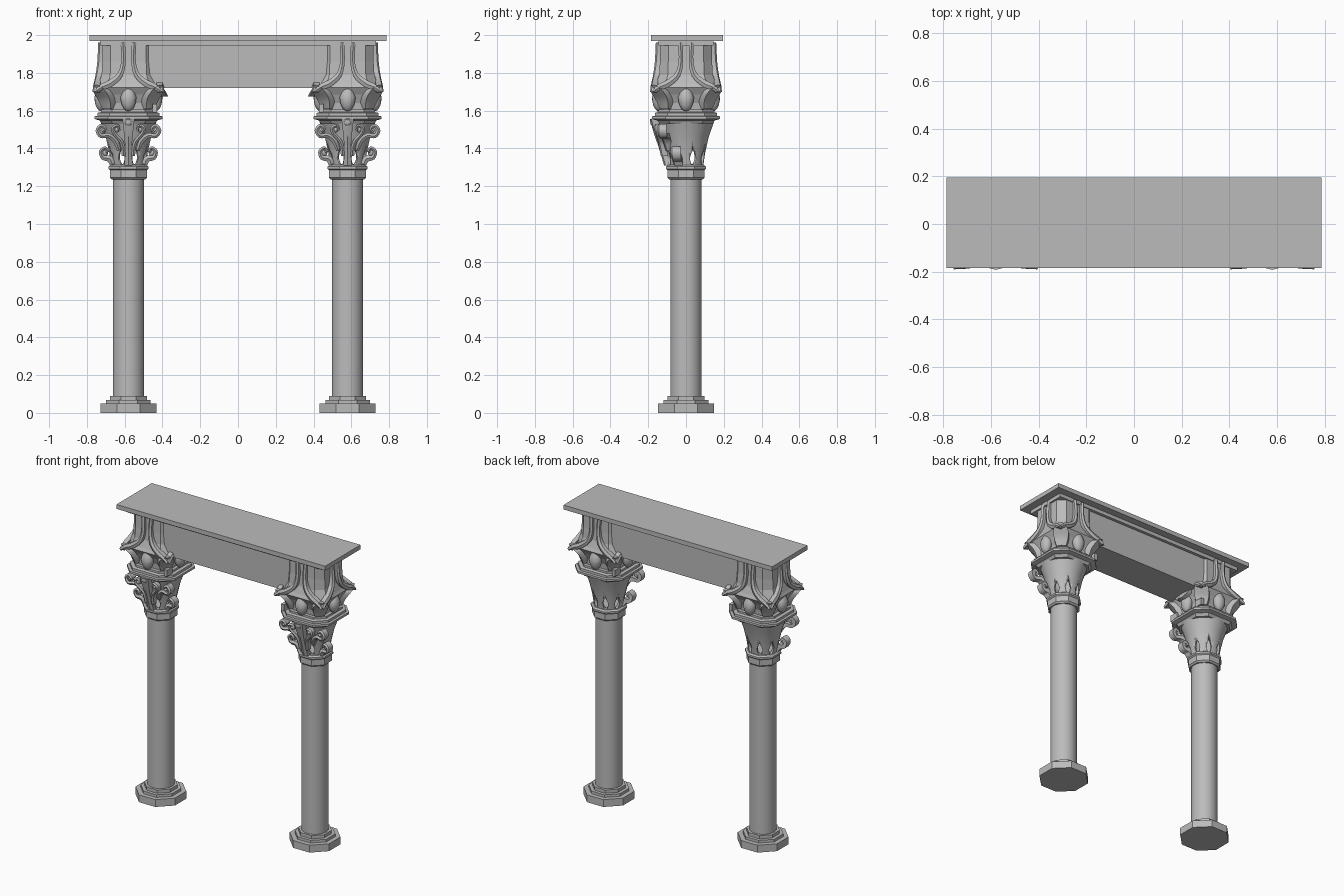
import bpy, bmesh, math
from mathutils import Vector

if "Cube" in bpy.data.objects:
    bpy.data.objects.remove(bpy.data.objects["Cube"])

stone = bpy.data.materials.new("grey stone")
stone.use_nodes = True
GREY = (0.5, 0.5, 0.5, 1)
stone.diffuse_color = GREY
stone.node_tree.nodes["Principled BSDF"].inputs["Base Color"].default_value = GREY


def finish(name, bm, smooth=None):
    bmesh.ops.recalc_face_normals(bm, faces=bm.faces)
    mesh = bpy.data.meshes.new(name)
    bm.to_mesh(mesh)
    bm.free()
    mesh.materials.append(stone)
    ob = bpy.data.objects.new(name, mesh)
    bpy.context.collection.objects.link(ob)
    if smooth:
        bpy.ops.object.select_all(action='DESELECT')
        ob.select_set(True)
        bpy.context.view_layer.objects.active = ob
        bpy.ops.object.shade_smooth_by_angle(angle=math.radians(smooth))
    return ob


def polygon(n):
    """Unit polygon whose flat sides face the axes."""
    k = 1 / math.cos(math.pi / n)
    angles = [(i + 0.5) * math.tau / n for i in range(n)]
    return [(k * math.cos(a), k * math.sin(a)) for a in angles]


def chamfered(c):
    """Unit square with cut corners."""
    e = 1 - c
    return [(1, -e), (1, e), (e, 1), (-e, 1), (-1, e), (-1, -e), (-e, -1), (e, -1)]


def stack(name, cx, outline, profile, smooth=None, hollow=False):
    """Loft an outline through (half width, height) steps."""
    bm = bmesh.new()
    rings = [[bm.verts.new((cx + x * r, y * r, z)) for x, y in outline] for r, z in profile]
    n = len(outline)
    pairs = list(zip(rings, rings[1:]))
    if hollow:
        pairs.append((rings[-1], rings[0]))
    else:
        bm.faces.new(rings[0])
        bm.faces.new(rings[-1])
    for a, b in pairs:
        for i in range(n):
            j = (i + 1) % n
            bm.faces.new((a[i], a[j], b[j], b[i]))
    return finish(name, bm, smooth)


def box(name, lo, hi):
    bm = bmesh.new()
    bmesh.ops.create_cube(bm, size=1)
    for v in bm.verts:
        v.co = [l + (h - l) * (c + 0.5) for l, h, c in zip(lo, hi, v.co)]
    return finish(name, bm)


def spline(pts, steps=4):
    """Catmull-Rom smoothing of any-dimensional points."""
    p = [pts[0]] + list(pts) + [pts[-1]]
    out = []
    for a, b, c, d in zip(p, p[1:], p[2:], p[3:]):
        for s in range(steps):
            t = s / steps
            out.append([0.5 * (2 * q + (r - o) * t + (2 * o - 5 * q + 4 * r - e) * t * t
                               + (3 * q - o - 3 * r + e) * t ** 3)
                        for o, q, r, e in zip(a, b, c, d)])
    return out + [list(pts[-1])]


def strip(name, cx, angle, pts, thick, side=1):
    """Carved band on a face: points are (sideways, height, outward, half width)."""
    a = math.radians(angle)
    out = Vector((math.cos(a), math.sin(a), 0))
    along = Vector((-math.sin(a), math.cos(a), 0)) * side
    path = spline(pts)
    bm = bmesh.new()
    rings = []
    for i, (u, z, d, w) in enumerate(path):
        p, q = path[max(i - 1, 0)], path[min(i + 1, len(path) - 1)]
        t = Vector((q[0] - p[0], q[1] - p[1])).normalized()
        ring = []
        for s, depth in ((-1, 0), (0, -0.008), (1, 0), (1, thick), (-1, thick)):
            pos = along * (u - t.y * w * s) + out * (d - depth)
            ring.append(bm.verts.new((cx + pos.x, pos.y, z + t.x * w * s)))
        rings.append(ring)
    for a, b in zip(rings, rings[1:]):
        for i in range(5):
            j = (i + 1) % 5
            bm.faces.new((a[i], a[j], b[j], b[i]))
    bm.faces.new(rings[0])
    bm.faces.new(rings[-1])
    return finish(name, bm, 35)


def ball(name, cx, angle, u, z, d, size, point=0.0):
    """Rounded boss, optionally drawn to a point at the top."""
    a = math.radians(angle)
    bm = bmesh.new()
    bmesh.ops.create_uvsphere(bm, u_segments=16, v_segments=10, radius=1)
    for v in bm.verts:
        k = 1 - point * max(v.co.z, 0)
        o, s, h = d + v.co.x * size[0] * k, u + v.co.y * size[1] * k, z + v.co.z * size[2]
        v.co = (cx + o * math.cos(a) - s * math.sin(a), o * math.sin(a) + s * math.cos(a), h)
    return finish(name, bm, 50)


octagon, circle = polygon(8), polygon(32)

# Lintel and top slab
box("top_slab", (-0.785, -0.185, 1.97), (0.785, 0.195, 2.0))
box("lintel_moulding", (-0.73, -0.145, 1.945), (0.73, 0.145, 1.97))
box("lintel_beam", (-0.6, -0.125, 1.72), (0.6, 0.125, 1.945))

# Sideways, height, outward, half width
flaring_rib = [(0.03, 1.96, 0.152, 0.012), (0.027, 1.86, 0.157, 0.012),
               (0.045, 1.79, 0.166, 0.015), (0.095, 1.745, 0.176, 0.018),
               (0.14, 1.725, 0.18, 0.016), (0.175, 1.7, 0.182, 0.006)]
corner_leaf = [(0, 1.61, 0.165, 0.03), (0, 1.66, 0.185, 0.045),
               (0, 1.705, 0.22, 0.045), (0, 1.735, 0.242, 0.015)]
inner_leaf = [(0, 1.79, 0.14, 0.03), (0, 1.74, 0.165, 0.07),
              (0, 1.7, 0.19, 0.06), (0, 1.675, 0.203, 0.02)]
upper_scroll = [(0.05, 1.39, 0.1, 0.01), (0.07, 1.44, 0.115, 0.014),
                (0.105, 1.468, 0.13, 0.013), (0.145, 1.466, 0.14, 0.011),
                (0.163, 1.495, 0.142, 0.011), (0.145, 1.52, 0.142, 0.01),
                (0.124, 1.504, 0.142, 0.009), (0.14, 1.49, 0.142, 0.009)]
lower_scroll = [(0.085, 1.315, 0.06, 0.014), (0.1, 1.345, 0.065, 0.017),
                (0.135, 1.352, 0.07, 0.012), (0.145, 1.385, 0.075, 0.01),
                (0.122, 1.402, 0.075, 0.009), (0.11, 1.38, 0.075, 0.008)]
inner_scroll = [(0.025, 1.36, 0.125, 0.01), (0.035, 1.43, 0.14, 0.011),
                (0.075, 1.48, 0.155, 0.01), (0.08, 1.51, 0.16, 0.009),
                (0.055, 1.52, 0.16, 0.008), (0.05, 1.495, 0.16, 0.007)]
front_spine = [(0, 1.31, 0.108, 0.022), (0, 1.4, 0.135, 0.018),
               (0, 1.48, 0.162, 0.024), (0, 1.555, 0.184, 0.032)]

for side, label in ((-1, "right"), (1, "left")):
    cx = 0.58 * side

    # Stepped base, shaft and collar
    stack(label + "_base", cx, octagon,
          [(0.148, 0), (0.148, 0.05), (0.118, 0.05), (0.118, 0.068),
           (0.097, 0.068), (0.097, 0.09)])
    stack(label + "_shaft", cx, circle, [(0.083, 0.08), (0.083, 1.25)], 30)
    stack(label + "_collar", cx, octagon,
          [(0.088, 1.235), (0.098, 1.245), (0.098, 1.285), (0.106, 1.292),
           (0.106, 1.304), (0.095, 1.312)])

    # Hollow bell pierced by leaf-shaped openings
    bell = stack(label + "_bell", cx, circle,
                 [(0.09, 1.3), (0.102, 1.38), (0.12, 1.46), (0.148, 1.54),
                  (0.13, 1.54), (0.104, 1.46), (0.086, 1.38), (0.074, 1.3)], 40, True)
    for k in range(8):
        cutter = ball(label + "_opening_cutter", cx, 22.5 + 45 * k, 0, 1.355, 0.095,
                      (0.045, 0.017, 0.042), 0.5)
        cutter.hide_render = True
        cutter.hide_set(True)
        cutter.display_type = 'WIRE'
        cut = bell.modifiers.new("opening", 'BOOLEAN')
        cut.object, cut.operation, cut.solver = cutter, 'DIFFERENCE', 'EXACT'
    # Bake the openings so the cutters can go
    bpy.context.view_layer.update()
    baked = bpy.data.meshes.new_from_object(bell.evaluated_get(bpy.context.evaluated_depsgraph_get()))
    cutters = [m.object for m in bell.modifiers if m.type == 'BOOLEAN']
    bell.modifiers.clear()
    bell.data = baked
    for c in cutters:
        bpy.data.objects.remove(c)

    # Abacus between the two capitals
    stack(label + "_abacus", cx, chamfered(0.4),
          [(0.14, 1.53), (0.152, 1.548), (0.18, 1.556), (0.18, 1.57),
           (0.165, 1.572), (0.165, 1.588), (0.145, 1.592), (0.145, 1.605)])

    # Scrolls and spine on the front of the bell
    strip(label + "_front_spine", cx, -90, front_spine, 0.035)
    ball(label + "_front_boss", cx, -90, 0, 1.54, 0.172, (0.018, 0.022, 0.022))
    for s, part in ((-1, "right"), (1, "left")):
        name = label + "_" + part
        strip(name + "_upper_scroll", cx, -90, upper_scroll, 0.04, s)
        strip(name + "_lower_scroll", cx, -90, lower_scroll, 0.045, s)
        strip(name + "_inner_scroll", cx, -90, inner_scroll, 0.03, s)
        ball(name + "_upper_eye", cx, -90, s * 0.143, 1.495, 0.122, (0.016, 0.022, 0.024))
        ball(name + "_lower_eye", cx, -90, s * 0.125, 1.378, 0.052, (0.018, 0.018, 0.02))
        ball(name + "_inner_eye", cx, -90, s * 0.062, 1.5, 0.147, (0.018, 0.014, 0.016))
        # Small posts under the inner leaf
        x = cx - side * 0.14
        box(name + "_post", (x - 0.012, s * 0.12 - 0.03, 1.59), (x + 0.012, s * 0.12 + 0.03, 1.635))

    # Pier core with a flared leaf skirt
    stack(label + "_pier", cx, chamfered(0.32),
          [(0.122, 1.6), (0.126, 1.64), (0.145, 1.685), (0.168, 1.722),
           (0.158, 1.742), (0.142, 1.79), (0.138, 1.86), (0.138, 1.95), (0.145, 1.97)])
    for angle in range(0, 360, 90):
        strip(label + "_corner_leaf", cx, angle + 45, corner_leaf, 0.04)
        ball(label + "_bud", cx, angle, 0, 1.672, 0.145, (0.035, 0.042, 0.075), 0.6)
        for s in (-1, 1):
            strip(label + "_flaring_rib", cx, angle, flaring_rib, 0.03, s)
    strip(label + "_inner_leaf", cx, 0 if side < 0 else 180, inner_leaf, 0.03)
